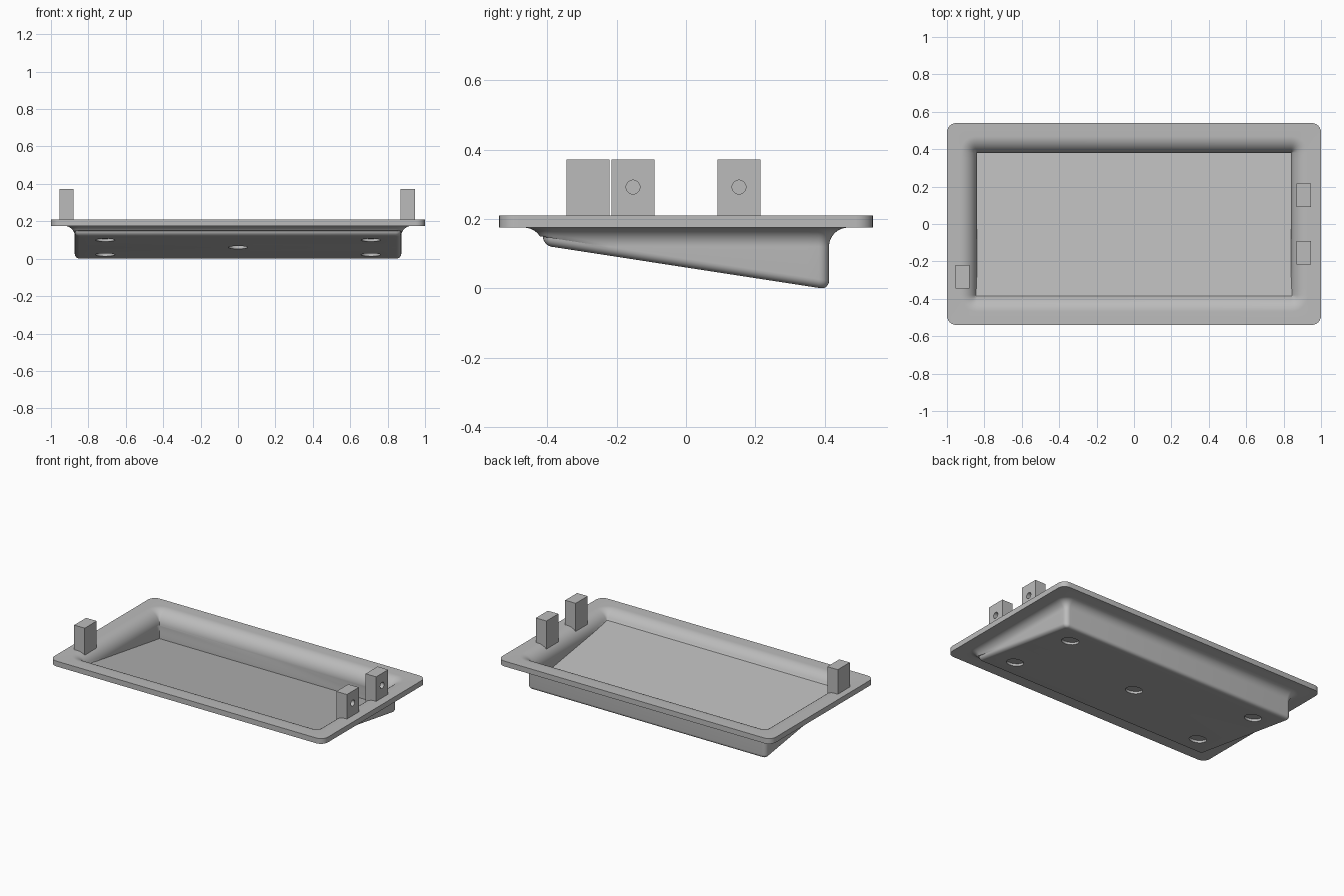
import bpy, bmesh, math
from mathutils import Vector, Matrix

if "Cube" in bpy.data.objects:
    bpy.data.objects.remove(bpy.data.objects["Cube"])

grey = bpy.data.materials.new("mid grey")
grey.diffuse_color = (0.5, 0.5, 0.5, 1)
grey.use_nodes = True
grey.node_tree.nodes["Principled BSDF"].inputs["Base Color"].default_value = grey.diffuse_color

TOP, RIM_Z = 0.21, 0.175      # rim top and underside
SLOPE, WALL = 0.154, 0.035    # floor tilt and shell thickness
IN_X, IN_Y = 0.84, 0.38       # inner wall half sizes
OUT_X, OUT_Y = 0.873, 0.413   # outer wall half sizes
ROUND = 0.025                 # lower outer edge rounding
SEG, SIDE = 6, 24


def under(y):
    return SLOPE * (0.39 - y)


def floor(y):
    return under(y) + WALL


def loop(hx, hy, r, z_rule):
    """Rounded rectangle with finely divided short sides."""
    pts = []
    for k, (sx, sy) in enumerate([(1, 1), (-1, 1), (-1, -1), (1, -1)]):
        cx, cy = sx * (hx - r), sy * (hy - r)
        for i in range(SEG + 1):
            a = math.pi / 2 * (k + i / SEG)
            pts.append((cx + r * math.cos(a), cy + r * math.sin(a)))
        if k in (1, 3):
            x, y0 = sx * hx, cy
            pts += [(x, y0 * (1 - 2 * j / SIDE)) for j in range(1, SIDE)]
    return [(x, y, z_rule(y)) for x, y in pts]


def finish(name, bm):
    bmesh.ops.remove_doubles(bm, verts=bm.verts, dist=1e-5)
    bmesh.ops.recalc_face_normals(bm, faces=bm.faces)
    me = bpy.data.meshes.new(name)
    bm.to_mesh(me)
    bm.free()
    ob = bpy.data.objects.new(name, me)
    bpy.context.collection.objects.link(ob)
    me.materials.append(grey)
    return ob


def cylinder(name, matrix, radius, depth):
    bm = bmesh.new()
    bmesh.ops.create_cone(bm, cap_ends=True, segments=40, radius1=radius,
                          radius2=radius, depth=depth, matrix=matrix)
    ob = finish(name, bm)
    ob.hide_render = True
    return ob


def cut(ob, cutters):
    """Apply the holes, then remove the cutters."""
    for c in cutters:
        mod = ob.modifiers.new("hole", 'BOOLEAN')
        mod.operation, mod.solver, mod.object = 'DIFFERENCE', 'EXACT', c
        bpy.context.view_layer.objects.active = ob
        bpy.ops.object.modifier_apply(modifier=mod.name)
        bpy.data.objects.remove(c)


def smooth(ob):
    bpy.ops.object.select_all(action='DESELECT')
    ob.select_set(True)
    bpy.context.view_layer.objects.active = ob
    bpy.ops.object.shade_smooth_by_angle(angle=math.radians(35))


# Tray shell: loops run from the inner floor over the rim to the underside
loops = [loop(IN_X, IN_Y, 0, floor)]
R, N = 0.09, 14
for i in range(N, -1, -1):                      # inner flare
    t = math.pi / 2 * i / N
    d, z = R * (1 - math.sin(t)), TOP - R + R * math.cos(t)
    loops.append(loop(IN_X + d, IN_Y + d, d, lambda y, z=z: max(z, floor(y))))
loops.append(loop(1, 0.54, 0.05, lambda y: TOP))
loops.append(loop(1, 0.54, 0.05, lambda y: RIM_Z))
R = 0.055
for i in range(N + 1):                          # outer fillet under the rim
    t = math.pi / 2 * i / N
    d, z = R * (1 - math.sin(t)), RIM_Z - R + R * math.cos(t)
    loops.append(loop(OUT_X + d, OUT_Y + d, 0.03 + d,
                      lambda y, z=z: max(z, under(y) + ROUND)))
for i in range(7):                              # rounded lower edge
    t = math.pi / 2 * i / 6
    d, h = ROUND * (1 - math.cos(t)), ROUND * (1 - math.sin(t))
    loops.append(loop(OUT_X - d, OUT_Y - d, 0.03 - d,
                      lambda y, h=h: under(y) + h))

bm = bmesh.new()
rings = [[bm.verts.new(p) for p in l] for l in loops]
n = len(rings[0])
for a, b in zip(rings, rings[1:]):
    for i in range(n):
        j = (i + 1) % n
        bm.faces.new((a[i], a[j], b[j], b[i]))
bm.faces.new(rings[0])
bm.faces.new(rings[-1])
tray = finish("tray", bm)

# Shallow round recesses for pads, square to the sloping underside
tilt = Matrix.Rotation(-math.atan(SLOPE), 4, 'X')
spots = [(0, 0)] + [(sx * 0.71, y) for sx in (-1, 1) for y in (-0.255, 0.255)]
cut(tray, [cylinder("pad_recess_cutter",
                    Matrix.Translation((x, y, under(y))) @ tilt, 0.052, 0.03)
           for x, y in spots])
smooth(tray)

# Upright lugs on the rim; the right-hand pair has blind pivot holes
for name, x, y, drilled in (("right_front_lug", 0.908, -0.153, True),
                            ("right_back_lug", 0.908, 0.153, True),
                            ("left_lug", -0.917, -0.283, False)):
    bm = bmesh.new()
    size = Matrix.Diagonal((0.077, 0.125, 0.19, 1))
    bmesh.ops.create_cube(bm, size=1, matrix=Matrix.Translation((x, y, 0.277)) @ size)
    lug = finish(name, bm)
    if drilled:
        m = Matrix.Translation((x + 0.0385, y, 0.292)) @ Matrix.Rotation(math.pi / 2, 4, 'Y')
        cut(lug, [cylinder("pivot_cutter", m, 0.02, 0.08)])
    smooth(lug)
